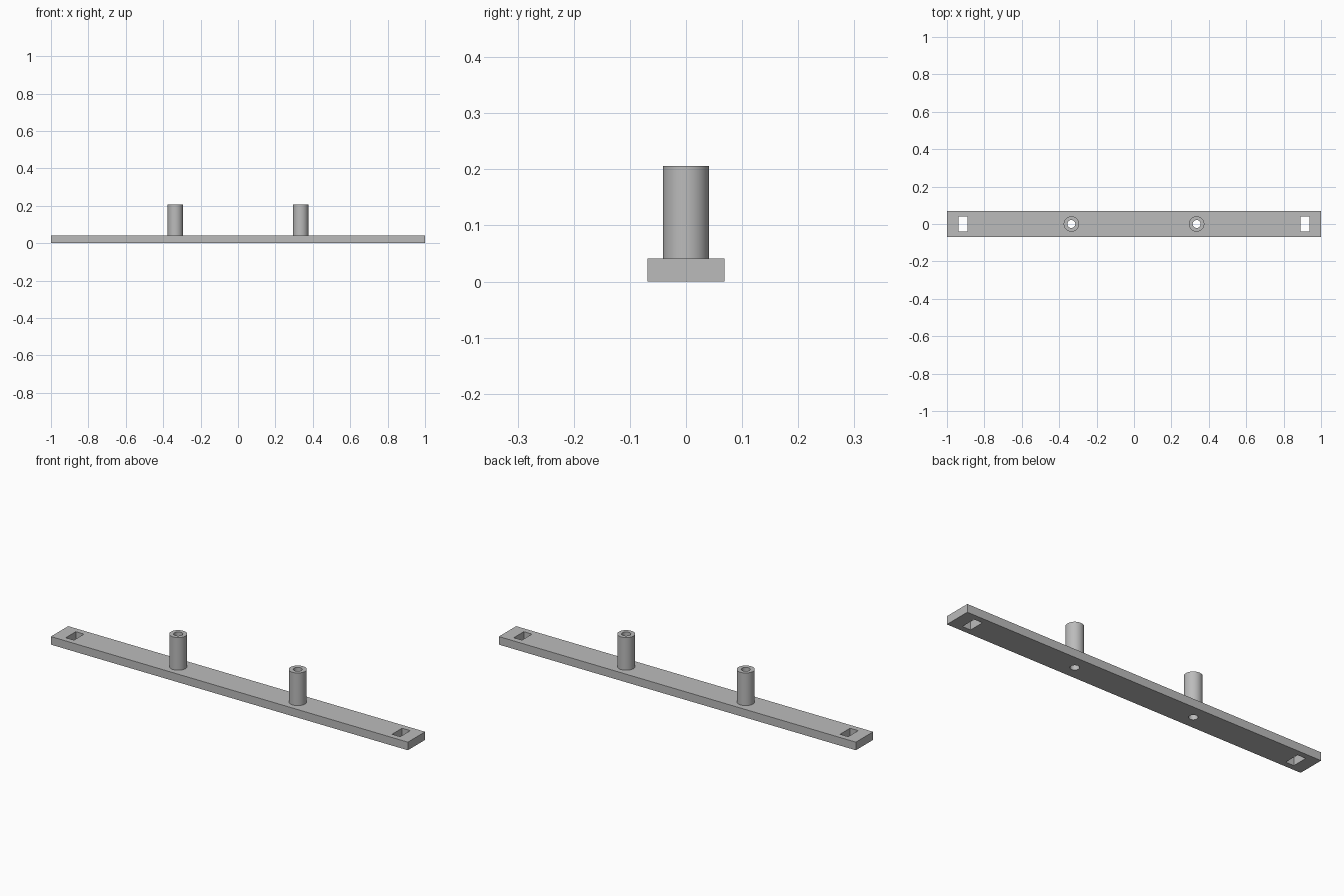
import bpy

if "Cube" in bpy.data.objects:
    bpy.data.objects.remove(bpy.data.objects["Cube"], do_unlink=True)

LENGTH, WIDTH, THICK = 2.0, 0.138, 0.041
POST_X, POST_R, BORE_R, TOP = 0.335, 0.041, 0.021, 0.206
SLOT_X, SLOT_W, SLOT_D = 0.914, 0.046, 0.08

grey = bpy.data.materials.new("plain grey")
grey.use_nodes = True
colour = (0.5, 0.5, 0.5, 1)
grey.diffuse_color = colour
grey.node_tree.nodes["Principled BSDF"].inputs["Base Color"].default_value = colour


def finish(name):
    obj = bpy.context.object
    obj.name = name
    bpy.ops.object.transform_apply(location=False, rotation=False, scale=True)
    obj.data.materials.append(grey)
    return obj


def box(name, x, size, z):
    bpy.ops.mesh.primitive_cube_add(size=1, location=(x, 0, z))
    bpy.context.object.scale = size
    return finish(name)


def cylinder(name, x, radius, bottom, top):
    bpy.ops.mesh.primitive_cylinder_add(
        vertices=48, radius=radius, depth=top - bottom,
        location=(x, 0, (bottom + top) / 2))
    return finish(name)


def boolean(obj, other, operation):
    # Apply the boolean at once, then drop the helper solid
    mod = obj.modifiers.new(operation.lower(), "BOOLEAN")
    mod.operation, mod.object, mod.solver = operation, other, "EXACT"
    bpy.context.view_layer.objects.active = obj
    bpy.ops.object.modifier_apply(modifier=mod.name)
    bpy.data.objects.remove(other, do_unlink=True)


# Flat mounting bar
bar = box("mounting_bar", 0, (LENGTH, WIDTH, THICK), THICK / 2)

for side in (-1, 1):
    # Hollow post, fused to the bar and bored right through it
    x = side * POST_X
    boolean(bar, cylinder("post", x, POST_R, THICK / 2, TOP), "UNION")
    boolean(bar, cylinder("bore", x, BORE_R, -THICK, TOP + THICK), "DIFFERENCE")
    # Rectangular slot near the end
    slot = box("slot", side * SLOT_X, (SLOT_W, SLOT_D, THICK * 3), THICK / 2)
    boolean(bar, slot, "DIFFERENCE")

# Smooth round walls, crisp edges
bpy.ops.object.select_all(action="DESELECT")
bar.select_set(True)
bpy.context.view_layer.objects.active = bar
bpy.ops.object.shade_smooth_by_angle()
